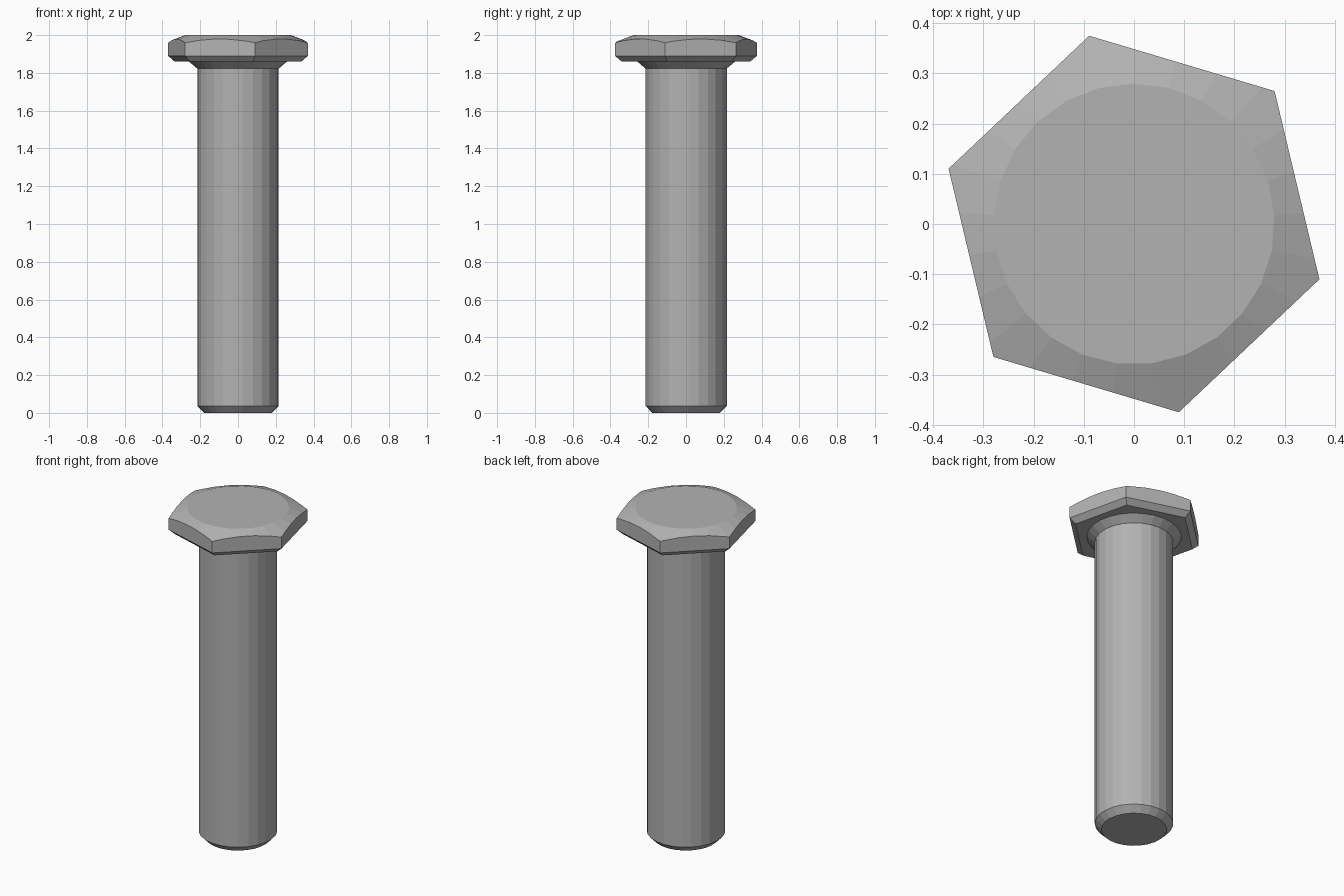
import bpy, bmesh
from math import cos, sin, radians, tau
from mathutils import Vector

cube = bpy.data.objects.get("Cube")
if cube:
    bpy.data.objects.remove(cube)

SIDES = 25

steel = bpy.data.materials.new("grey_steel")
steel.use_nodes = True
GREY = (0.45, 0.45, 0.45, 1)
steel.diffuse_color = GREY
steel.node_tree.nodes["Principled BSDF"].inputs["Base Color"].default_value = GREY


def lathe(profile):
    """Closed round solid from (radius, height) points, bottom to top."""
    bm = bmesh.new()
    angles = [radians(90) + tau * i / SIDES for i in range(SIDES)]
    rings = [[bm.verts.new((r * cos(a), r * sin(a), z)) for a in angles]
             for r, z in profile]
    for low, high in zip(rings, rings[1:]):
        for i in range(SIDES):
            j = (i + 1) % SIDES
            bm.faces.new((low[i], low[j], high[j], high[i]))
    bm.faces.new(rings[0][::-1])
    bm.faces.new(rings[-1])
    return bm


def slice_off(bm, point, normal):
    """Cut away everything beyond a plane and cap the cut."""
    geom = bm.verts[:] + bm.edges[:] + bm.faces[:]
    cut = bmesh.ops.bisect_plane(bm, geom=geom, plane_co=point, plane_no=normal,
                                 dist=1e-5, clear_outer=True)["geom_cut"]
    edges = [e for e in cut if isinstance(e, bmesh.types.BMEdge)]
    bmesh.ops.edgeloop_fill(bm, edges=edges)


def finish(bm, name):
    bmesh.ops.recalc_face_normals(bm, faces=bm.faces)
    mesh = bpy.data.meshes.new(name)
    bm.to_mesh(mesh)
    bm.free()
    mesh.materials.append(steel)
    bpy.context.collection.objects.link(bpy.data.objects.new(name, mesh))


# Shank with chamfered tip and flared collar running into the head
finish(lathe([(0.18, 0), (0.216, 0.037), (0.216, 1.823),
              (0.26, 1.86), (0.26, 1.87)]), "shank")

# Head: conical crown cut to a hexagon, then a chamfer under each flat
head = lathe([(0.45, 1.86), (0.45, 1.936), (0.28, 2.0)])
FLAT, UNDER, RISE = 0.334, 0.303, 0.03
for k in range(6):
    a = radians(73.4 + 60 * k)
    out = Vector((cos(a), sin(a), 0))
    slice_off(head, out * FLAT, out)
for k in range(6):
    a = radians(73.4 + 60 * k)
    out = Vector((cos(a), sin(a), 0))
    down = Vector((0, 0, UNDER - FLAT))
    slice_off(head, out * UNDER + Vector((0, 0, 1.86)), out * RISE + down)
finish(head, "hex_head")
